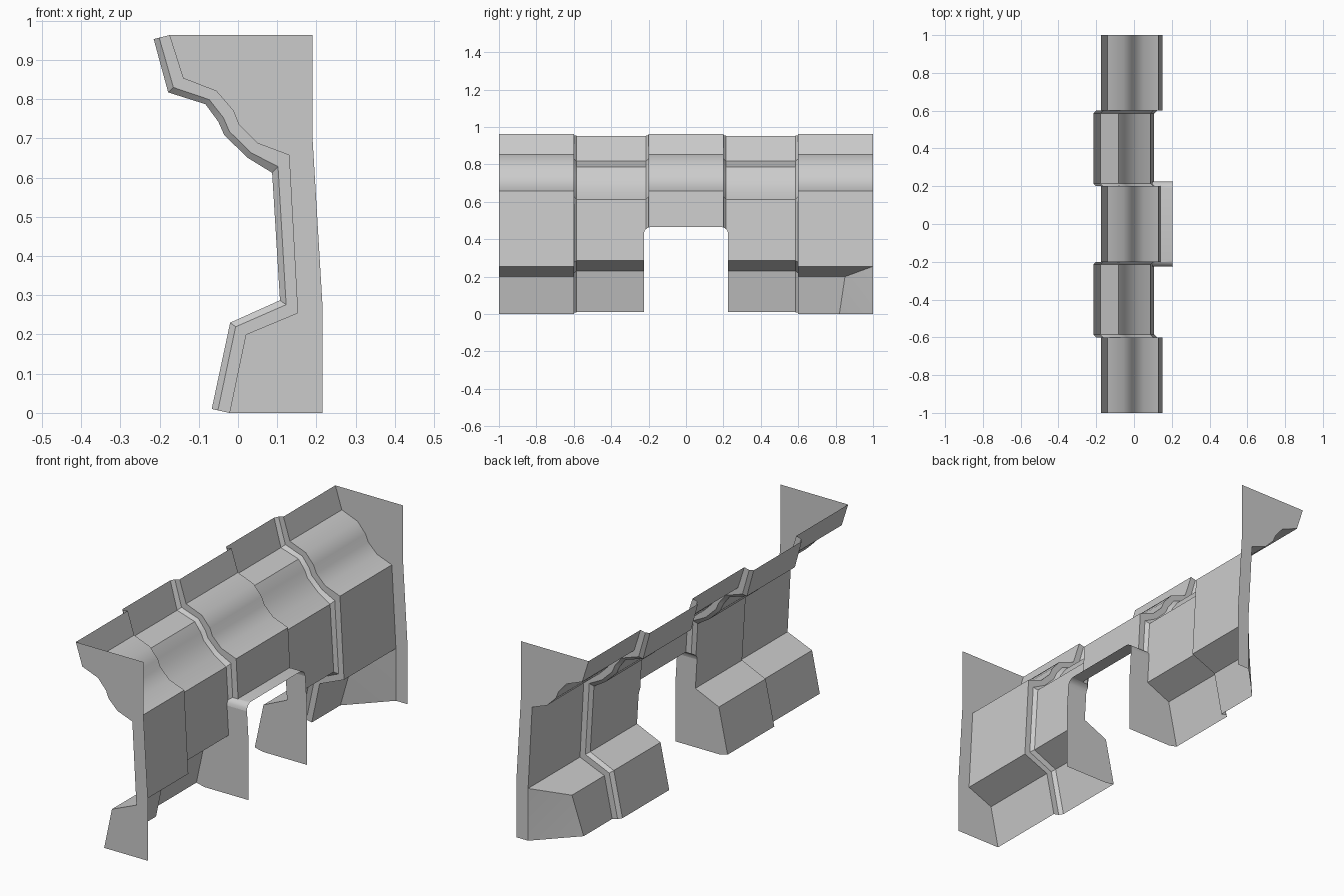
import bpy, bmesh
from math import radians, sqrt

if "Cube" in bpy.data.objects:
    bpy.data.objects.remove(bpy.data.objects["Cube"])

# Recessed wall profile and raised rib profile (x, z), top to bottom
BASE = [(-.175, .963), (-.14, .853), (-.055, .82), (-.012, .77), (.002, .735),
        (.05, .687), (.13, .657), (.152, .255), (.02, .20), (-.022, 0)]
RAISED = [(-.215, .953), (-.178, .817), (-.083, .787), (-.05, .742), (-.035, .708),
          (.025, .65), (.087, .612), (.107, .287), (-.02, .23), (-.067, .01)]
STEP = [(a[0]*.35 + b[0]*.65, a[1]*.35 + b[1]*.65) for a, b in zip(BASE, RAISED)]
BACK = [(.19, .963), (.19, .70), (.215, .28), (.215, 0)]
DOOR_Y, DOOR_SPRING, DOOR_R = .225, .43, .035
END = 1.0


def back_x(z):
    return .19 + .025 * min(1, max(0, (.70 - z) / .42))


def door_z(y):
    d = max(0, abs(y) - (DOOR_Y - DOOR_R))
    return DOOR_SPRING + sqrt(max(0, DOOR_R**2 - d*d))


def column(profile, y):
    return [(x, y, z) for x, z in profile]


def door_point(profile, z):
    (x0, z0), (x1, z1) = profile[6], profile[7]
    return (x0 + (x1 - x0) * (z0 - z) / (z0 - z1), z)


def over_door(profile, y):
    return column(profile[:7] + [door_point(profile, door_z(y))], y)


def loft(cols):
    return [[b[i], b[i+1], a[i+1], a[i]]
            for a, b in zip(cols, cols[1:]) for i in range(len(a) - 1)]


def make(name, faces, smooth=False):
    bm = bmesh.new()
    for f in faces:
        bm.faces.new([bm.verts.new(p) for p in f])
    bmesh.ops.remove_doubles(bm, verts=bm.verts, dist=.0005)
    me = bpy.data.meshes.new(name)
    bm.to_mesh(me)
    bm.free()
    ob = bpy.data.objects.new(name, me)
    bpy.context.collection.objects.link(ob)
    if smooth:
        bpy.ops.object.select_all(action='DESELECT')
        ob.select_set(True)
        bpy.context.view_layer.objects.active = ob
        bpy.ops.object.shade_smooth_by_angle(angle=radians(35))
    return ob


# Wall above the doorway, stepping from the recess out to the ribs
half = [(.19, BASE), (.20, BASE), (.20, STEP), (.215, RAISED), (.222, RAISED), (.225, RAISED)]
span = [(-y, p) for y, p in reversed(half)] + half
door_cols = [over_door(p, y) for y, p in span]
wall = loft(door_cols)

# Left side: rib and plain bay
ribs = [(.225, RAISED), (.585, RAISED), (.60, STEP), (.60, BASE)]
wall += loft([column(BASE, -END)] + [column(p, -y) for y, p in reversed(ribs)])

# Right side: same, with the base bulge tapering away at the end
taper = column(BASE[:8], END) + [(BASE[8][0], .85, BASE[8][1]), (BASE[9][0], .82, 0)]
wall += loft([column(p, y) for y, p in ribs] + [taper])
foot = (.152, END, 0)
wall += [[taper[7], foot, taper[8]], [taper[8], foot, taper[9]]]

# Join the door spring points to the ribs
make("wall_panel", wall, smooth=True)

# Flat end caps running to the back edge
back = BACK[::-1]
make("left_end_cap", [column(BASE + back, -END)])
make("right_end_cap", [column((BASE[:8] + [(.152, 0)] + back)[::-1], END)])

# Door lintel lining with rounded corners
edge = [c[-1] for c in door_cols]
lining = [[a, (back_x(a[2]), a[1], a[2]), (back_x(b[2]), b[1], b[2]), b]
          for a, b in zip(edge, edge[1:])]
make("door_lintel", lining, smooth=True)

# Door jambs closing the rib ends
jamb = [door_point(RAISED, DOOR_SPRING)] + RAISED[7:] + [
    (-.022, 0), (.215, 0), (.215, .28), (back_x(DOOR_SPRING), DOOR_SPRING)]
make("left_door_jamb", [column(jamb[::-1], -DOOR_Y)])
make("right_door_jamb", [column(jamb, DOOR_Y)])
